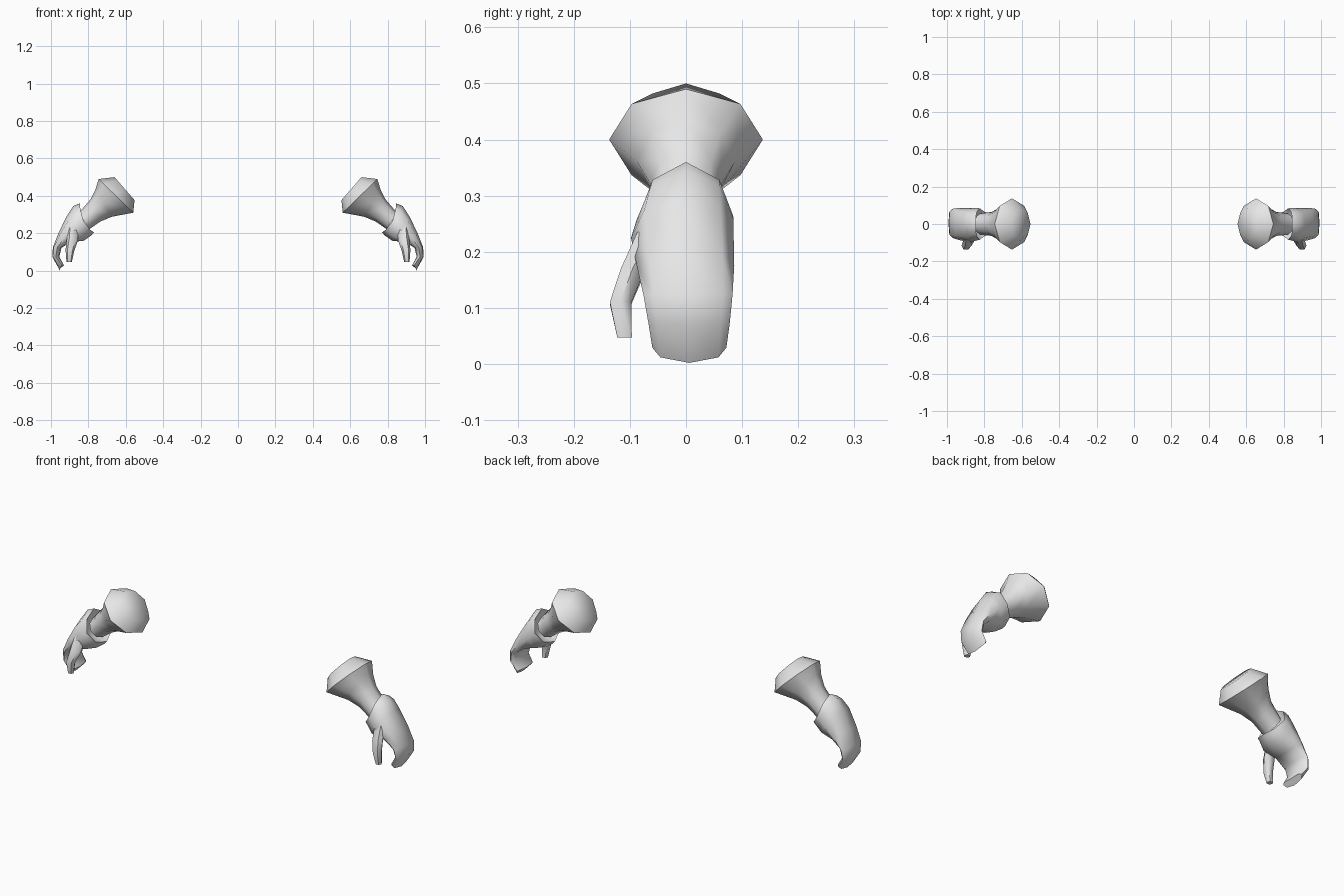
import bpy, bmesh, math

if "Cube" in bpy.data.objects:
    bpy.data.objects.remove(bpy.data.objects["Cube"])

grey = bpy.data.materials.new("light grey")
grey.diffuse_color = (0.8, 0.8, 0.8, 1)
grey.use_nodes = True
grey.node_tree.nodes["Principled BSDF"].inputs["Base Color"].default_value = grey.diffuse_color


def section(bm, outer, inner, y0, y1, power=1.0, bend=(0, 0), sides=8):
    """Rounded ring spanning outer-inner in x/z and y0-y1 in depth."""
    cx, cz = (outer[0] + inner[0]) / 2, (outer[1] + inner[1]) / 2
    ux, uz = (outer[0] - inner[0]) / 2, (outer[1] - inner[1]) / 2
    ring = []
    for i in range(sides):
        a = 2 * math.pi * i / sides
        c = math.copysign(abs(math.cos(a)) ** power, math.cos(a))
        s = math.copysign(abs(math.sin(a)) ** power, math.sin(a))
        k = math.sin(a) ** 2
        ring.append(bm.verts.new((cx + ux * c + bend[0] * k,
                                  (y0 + y1) / 2 + (y1 - y0) / 2 * s,
                                  cz + uz * c + bend[1] * k)))
    return ring


def loft(name, sections, sharp=60):
    """Skin the sections, close both ends and mirror to the other side."""
    bm = bmesh.new()
    rings = [section(bm, *s) for s in sections]
    for a, b in zip(rings, rings[1:]):
        n = len(a)
        for i in range(n):
            j = (i + 1) % n
            bm.faces.new((a[i], a[j], b[j], b[i]))
    bm.faces.new(rings[0])
    bm.faces.new(rings[-1])
    bmesh.ops.recalc_face_normals(bm, faces=bm.faces)
    mesh = bpy.data.meshes.new(name)
    bm.to_mesh(mesh)
    bm.free()
    mesh.materials.append(grey)
    obj = bpy.data.objects.new(name, mesh)
    bpy.context.collection.objects.link(obj)
    bpy.ops.object.select_all(action='DESELECT')
    obj.select_set(True)
    bpy.context.view_layer.objects.active = obj
    bpy.ops.object.shade_smooth_by_angle(angle=math.radians(sharp))
    mirror = obj.modifiers.new("other_side", 'MIRROR')
    mirror.use_axis[0] = True
    return obj


# Forearms: domed upper end, wide rim, tapering to the wrist
loft("forearm", [
    ((.66, .50), (.553, .377), -.085, .085),
    ((.745, .49), (.56, .31), -.137, .137),
    ((.762, .435), (.676, .288), -.088, .088),
    ((.788, .382), (.735, .263), -.064, .064),
    ((.850, .310), (.795, .222), -.058, .058),
])

# Mitten hands: inner cuff lining, flared cuff, palm, curled fingers
loft("hand", [
    ((.872, .30), (.820, .215), -.062, .062),
    ((.845, .36), (.770, .205), -.084, .084, 1, (.018, -.018)),
    ((.880, .346), (.785, .188), -.088, .085, 1, (.01, -.01)),
    ((.917, .29), (.825, .160), -.098, .085, .85),
    ((.960, .20), (.895, .152), -.088, .086, .8),
    ((.990, .126), (.944, .122), -.076, .083, .7),
    ((.992, .072), (.955, .074), -.067, .078, .7),
    ((.953, .002), (.930, .028), -.060, .072, .7, (0, .014)),
])

# Thumbs on the front edge of the hands
loft("thumb", [
    ((.910, .235), (.850, .235), -.090, -.030, .8, (0, 0), 6),
    ((.915, .172), (.856, .160), -.119, -.070, .8, (0, 0), 6),
    ((.922, .112), (.876, .105), -.138, -.095, .8, (0, 0), 6),
    ((.917, .047), (.888, .047), -.124, -.095, .8, (0, 0), 6),
])
